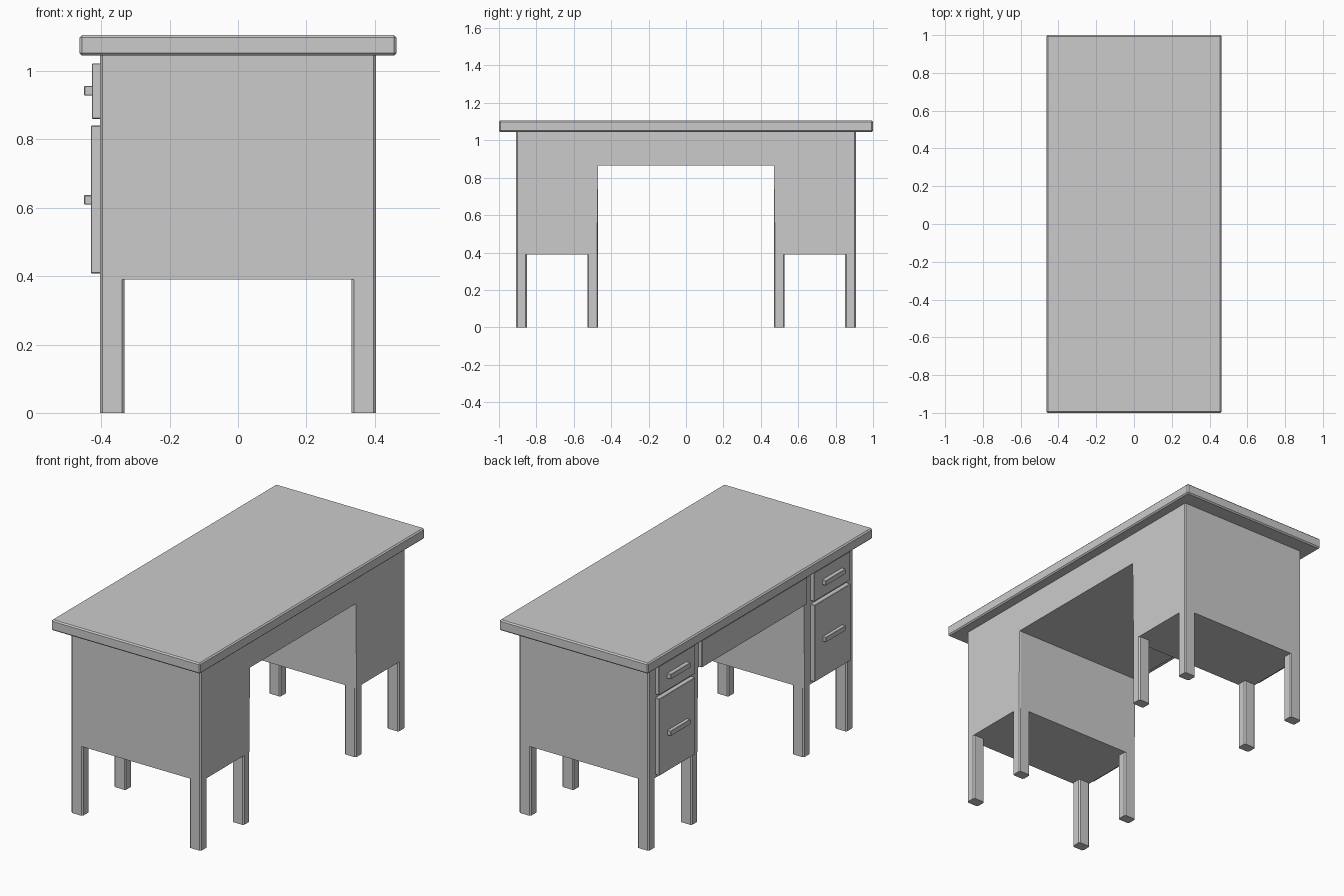
import bpy, bmesh

if "Cube" in bpy.data.objects:
    bpy.data.objects.remove(bpy.data.objects["Cube"])

BEVEL = 0.007


def finish(bm, name):
    bmesh.ops.recalc_face_normals(bm, faces=bm.faces)
    mesh = bpy.data.meshes.new(name)
    bm.to_mesh(mesh)
    bm.free()
    obj = bpy.data.objects.new(name, mesh)
    bpy.context.collection.objects.link(obj)
    return obj


def extrude_profile(bm, points, axis_vec):
    face = bm.faces.new([bm.verts.new(p) for p in points])
    new = bmesh.ops.extrude_face_region(bm, geom=[face], use_keep_orig=True)["geom"]
    verts = [v for v in new if isinstance(v, bmesh.types.BMVert)]
    bmesh.ops.translate(bm, verts=verts, vec=axis_vec)


def bevel(bm, width, vertical_only):
    edges = [e for e in bm.edges if not vertical_only or
             abs(e.verts[0].co.z - e.verts[1].co.z) > 0.1]
    bmesh.ops.bevel(bm, geom=edges, offset=width, segments=1, affect='EDGES')


def box(name, x0, x1, y0, y1, z0, z1, width=0.0, vertical_only=False):
    bm = bmesh.new()
    extrude_profile(bm, [(x0, y0, z0), (x1, y0, z0), (x1, y1, z0), (x0, y1, z0)],
                    (0, 0, z1 - z0))
    if width:
        bevel(bm, width, vertical_only)
    return finish(bm, name)


# Table top
box("table_top", -0.463, 0.463, -1, 1, 1.045, 1.105, BEVEL)

# Body: two pedestals joined by a bridge over the kneehole
outer, inner, low, knee, high = 0.908, 0.47, 0.39, 0.865, 1.05
bm = bmesh.new()
profile = [(-outer, low), (-inner, low), (-inner, knee), (inner, knee),
           (inner, low), (outer, low), (outer, high), (-outer, high)]
extrude_profile(bm, [(-0.404, y, z) for y, z in profile], (0.808, 0, 0))
bevel(bm, BEVEL, True)
finish(bm, "desk_body")

for side, s in (("left", -1), ("right", 1)):
    # Four legs under each pedestal
    for part, ya, yb in (("outer", 0.85, outer), ("inner", inner, 0.527)):
        y0, y1 = sorted((s * ya, s * yb))
        box(f"{side}_{part}_leg_a", -0.404, -0.332, y0, y1, 0, 0.392, BEVEL, True)
        box(f"{side}_{part}_leg_b", 0.332, 0.404, y0, y1, 0, 0.392, BEVEL, True)

    # Drawer fronts with bar handles
    c = s * 0.69
    for part, x, z0, z1, hz in (("upper", -0.427, 0.86, 1.022, 0.942),
                                ("lower", -0.43, 0.408, 0.84, 0.623)):
        box(f"{side}_{part}_drawer", x, -0.40, c - 0.16, c + 0.16, z0, z1, 0.002)
        box(f"{side}_{part}_handle", -0.45, x + 0.003, c - 0.088, c + 0.088,
            hz - 0.014, hz + 0.014, 0.002)

# Wide drawer over the kneehole
box("centre_drawer", -0.427, -0.40, -0.467, 0.467, 0.87, 1.022, 0.002)
